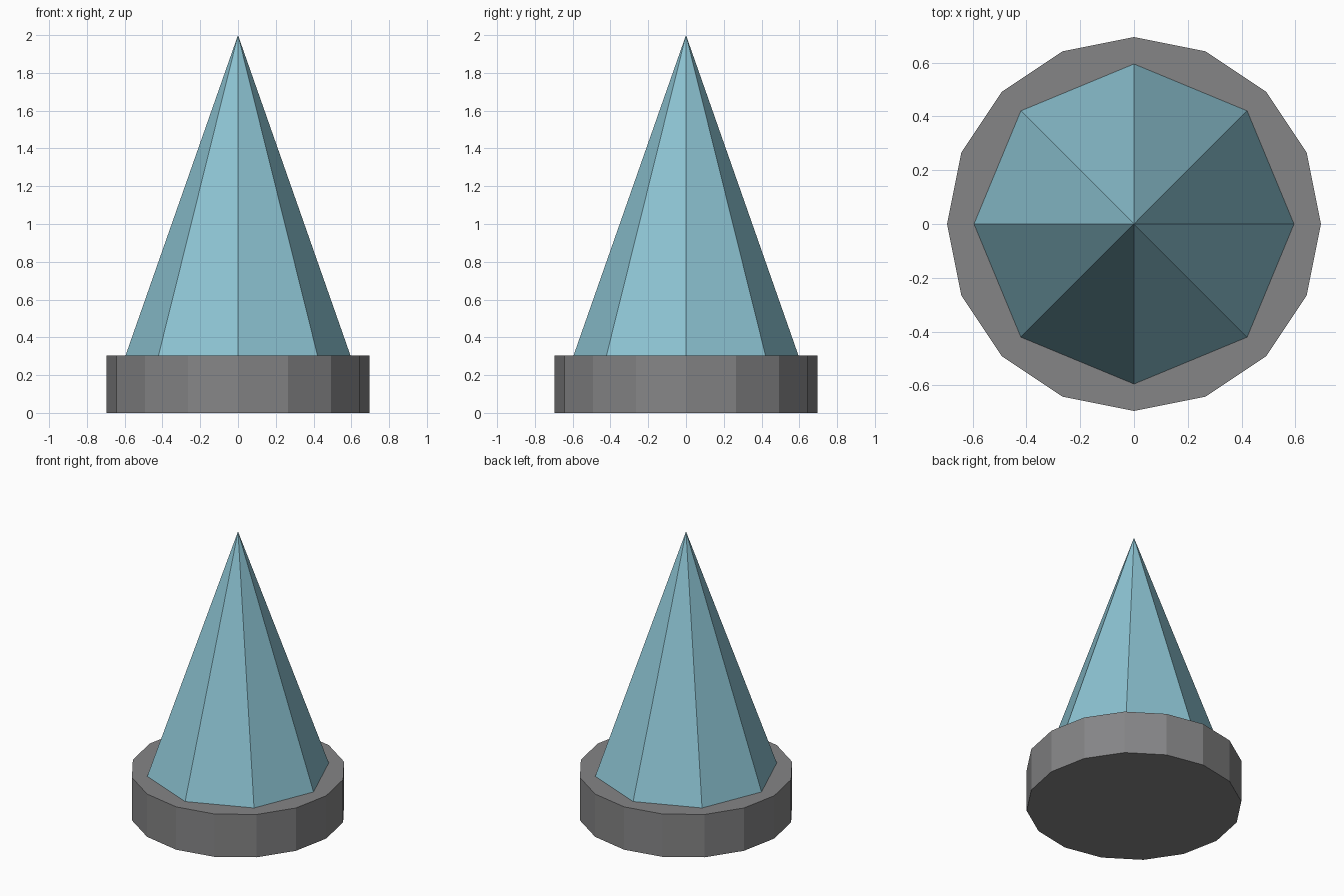
import bpy

cube = bpy.data.objects.get("Cube")
if cube:
    bpy.data.objects.remove(cube, do_unlink=True)

BASE_HEIGHT = 0.305
TOTAL_HEIGHT = 2.0


def make_material(name, rgb):
    mat = bpy.data.materials.new(name)
    mat.use_nodes = True
    color = (*rgb, 1.0)
    mat.diffuse_color = color
    mat.node_tree.nodes["Principled BSDF"].inputs["Base Color"].default_value = color
    return mat


def make_prism(name, sides, bottom_radius, top_radius, z_low, z_high, mat):
    """Flat-shaded tapered prism standing between two heights."""
    bpy.ops.mesh.primitive_cone_add(
        vertices=sides, radius1=bottom_radius, radius2=top_radius,
        depth=z_high - z_low, location=(0, 0, (z_low + z_high) / 2))
    obj = bpy.context.object
    obj.name = name
    obj.data.materials.append(mat)
    return obj


stone_grey = make_material("stone grey", (0.235, 0.235, 0.24))
pale_blue = make_material("pale blue", (0.265, 0.55, 0.65))

# Sixteen-sided disc base
make_prism("base", 16, 0.695, 0.695, 0, BASE_HEIGHT, stone_grey)

# Eight-sided spike standing on the base
make_prism("spike", 8, 0.595, 0, BASE_HEIGHT, TOTAL_HEIGHT, pale_blue)
